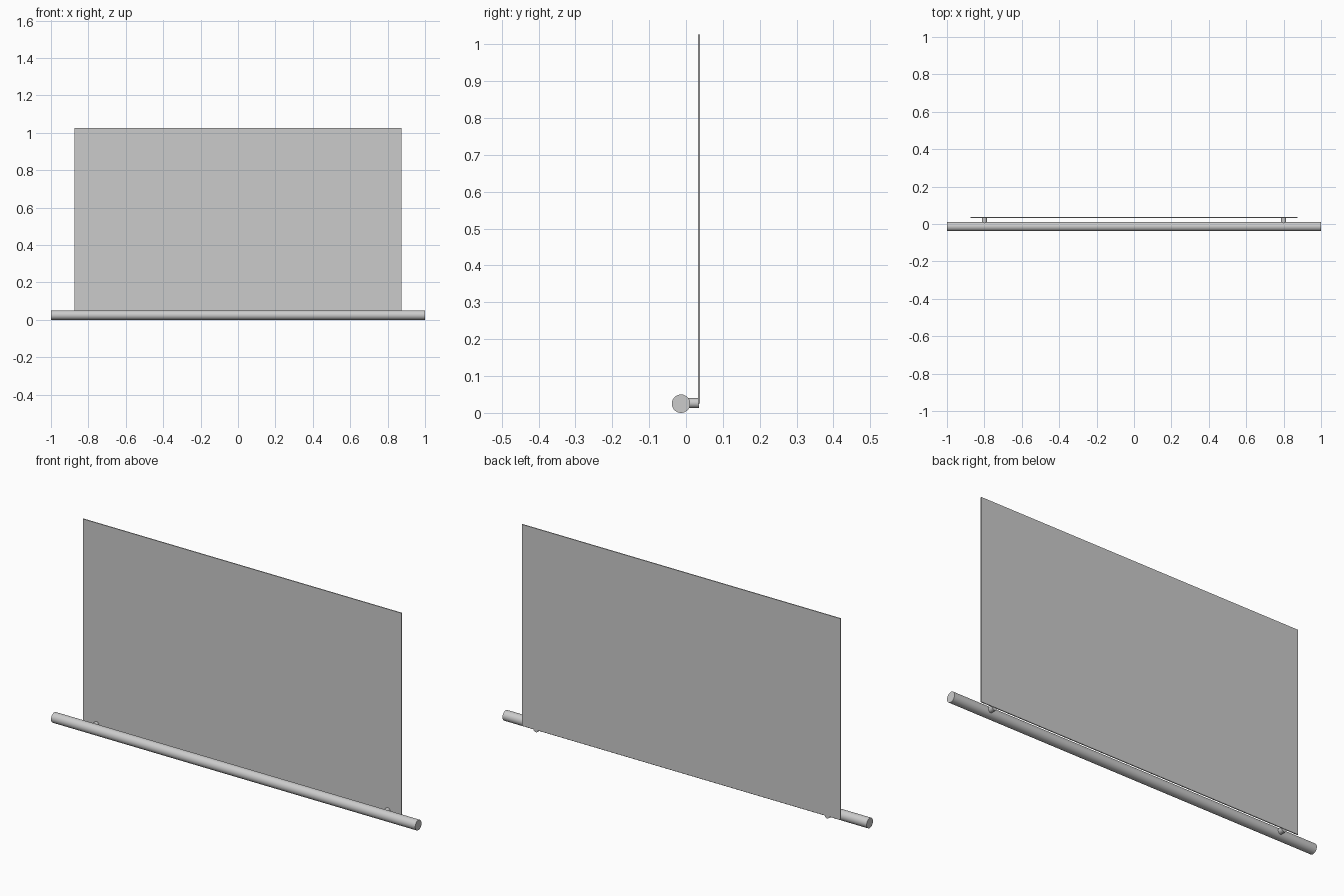
import bpy
from math import pi

if "Cube" in bpy.data.objects:
    bpy.data.objects.remove(bpy.data.objects["Cube"])


def cylinder(name, radius, length, location, rotation, sides):
    bpy.ops.mesh.primitive_cylinder_add(vertices=sides, radius=radius, depth=length,
                                        location=location, rotation=rotation)
    obj = bpy.context.object
    obj.name = name
    bpy.ops.object.shade_smooth_by_angle()
    return obj


R = 0.025          # rod radius
ROD_Y = -0.0135
PANEL_Y = 0.0355
PANEL_T = 0.005

# Long round rod along the bottom
cylinder("bottom_rod", R, 2.0, (0, ROD_Y, R), (0, pi / 2, 0), 48)

# Short pegs joining the rod to the panel
for side, x in (("left", -0.8), ("right", 0.8)):
    length = PANEL_Y - ROD_Y
    cylinder(side + "_peg", 0.0135, length, (x, ROD_Y + length / 2, 0.0265),
             (pi / 2, 0, 0), 32)

# Thin upright panel
bpy.ops.mesh.primitive_cube_add(size=1, location=(0, PANEL_Y, 0.526))
panel = bpy.context.object
panel.name = "panel"
panel.scale = (1.75, PANEL_T, 1.0)
bpy.ops.object.transform_apply(location=False, rotation=False, scale=True)
